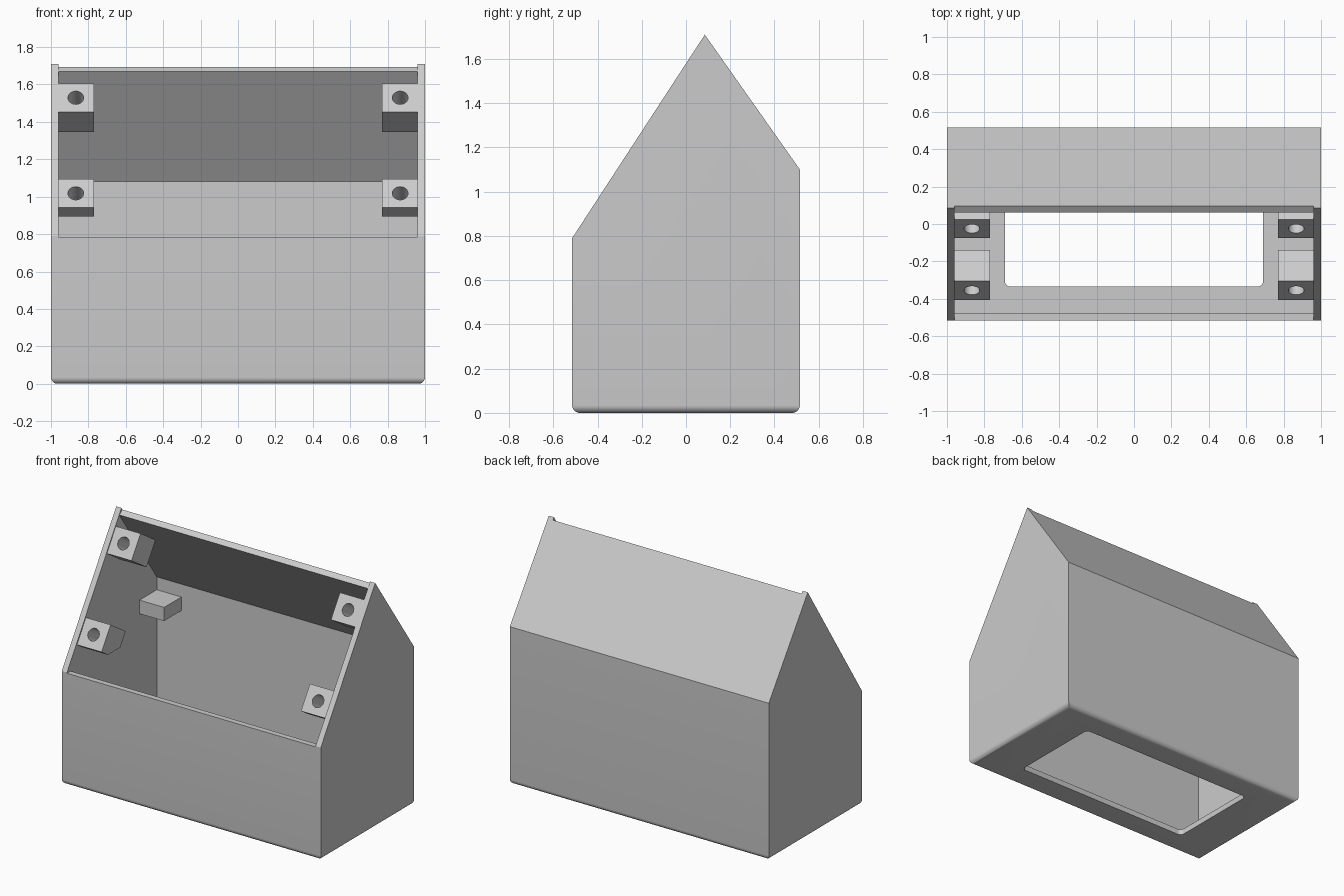
import bpy, bmesh, math
from mathutils import Vector

if "Cube" in bpy.data.objects:
    bpy.data.objects.remove(bpy.data.objects["Cube"])

grey = bpy.data.materials.new("light grey plastic")
grey.diffuse_color = (0.6, 0.6, 0.6, 1)
grey.use_nodes = True
grey.node_tree.nodes["Principled BSDF"].inputs["Base Color"].default_value = grey.diffuse_color


def finish(name, bm):
    bmesh.ops.recalc_face_normals(bm, faces=bm.faces)
    me = bpy.data.meshes.new(name)
    bm.to_mesh(me)
    bm.free()
    me.materials.append(grey)
    ob = bpy.data.objects.new(name, me)
    bpy.context.collection.objects.link(ob)
    return ob


def prism(name, profile, x0, x1):
    """Side profile of (y, z) points extruded from x0 to x1."""
    bm = bmesh.new()
    face = bm.faces.new([bm.verts.new((x0, y, z)) for y, z in profile])
    ext = bmesh.ops.extrude_face_region(bm, geom=[face])
    verts = [v for v in ext["geom"] if isinstance(v, bmesh.types.BMVert)]
    bmesh.ops.translate(bm, vec=(x1 - x0, 0, 0), verts=verts)
    return finish(name, bm)


def bevel(ob, radius, segments, pick):
    bm = bmesh.new()
    bm.from_mesh(ob.data)
    edges = [e for e in bm.edges if pick(*[v.co for v in e.verts])]
    bmesh.ops.bevel(bm, geom=edges, offset=radius, segments=segments,
                    profile=0.5, affect='EDGES')
    bm.to_mesh(ob.data)
    bm.free()


def cut(ob, cutter):
    mod = ob.modifiers.new("cut", 'BOOLEAN')
    mod.operation = 'DIFFERENCE'
    mod.solver = 'EXACT'
    mod.object = cutter
    bpy.context.view_layer.objects.active = ob
    bpy.ops.object.modifier_apply(modifier=mod.name)
    bpy.data.objects.remove(cutter)


def smooth(ob):
    bpy.ops.object.select_all(action='DESELECT')
    ob.select_set(True)
    bpy.context.view_layer.objects.active = ob
    bpy.ops.object.shade_smooth_by_angle(angle=math.radians(30))


# Outer casing with rounded bottom edges
case = prism("casing", [(-0.515, 0), (0.515, 0), (0.515, 1.10),
                        (0.085, 1.71), (-0.515, 0.79)], -1, 1)
bevel(case, 0.035, 8, lambda a, b: a.z < 0.01 and b.z < 0.01)

# Hollow interior, open along the sloping front
cut(case, prism("cavity", [(-0.475, 0.04), (0.475, 0.04), (0.475, 1.08),
                           (0.062, 1.67), (0.128, 1.716), (-0.2, 2.0),
                           (-0.8, 1.2), (-0.8, 0.785), (-0.475, 0.785)],
                -0.96, 0.96))

# Rounded rectangular opening in the floor
hole = prism("floor_opening", [(-0.335, -0.1), (0.335, -0.1),
                               (0.335, 0.2), (-0.335, 0.2)], -0.69, 0.69)
bevel(hole, 0.03, 6, lambda a, b: abs(a.z - b.z) > 0.2)
cut(case, hole)
smooth(case)

# Directions along and into the sloping front, in (y, z)
slope = Vector((0.6, 0.92)).normalized()
inward = Vector((slope.y, -slope.x))


def boss(name, low, side, flat_bottom=None):
    """Screw boss set square to the slope; low is its lower front corner."""
    low = Vector(low)
    high = low + slope * 0.182
    depth = inward * 0.198
    profile = [low, high, high + depth]
    if flat_bottom is None:
        profile.append(low + depth)
    else:
        back, front = high + depth, low
        t = (back.y - flat_bottom) / slope.y
        profile.append(back - slope * t)
        t = (front.y - flat_bottom) / -inward.y
        profile.append(front + inward * t)
    xs = sorted((side * 0.77, side * 0.97))
    ob = prism(name, [tuple(p) for p in profile], *xs)
    # Blind screw hole
    bm = bmesh.new()
    axis = Vector((0, inward.x, inward.y))
    mid = low + slope * 0.091
    bmesh.ops.create_cone(bm, cap_ends=True, segments=32, radius1=0.042,
                          radius2=0.042, depth=0.3)
    bmesh.ops.rotate(bm, verts=bm.verts,
                     matrix=axis.to_track_quat('Z', 'Y').to_matrix())
    bmesh.ops.translate(bm, verts=bm.verts,
                        vec=Vector((side * 0.867, mid.x, mid.y)))
    cut(ob, finish("screw_hole", bm))
    smooth(ob)


for side, label in ((-1, "left"), (1, "right")):
    boss("upper_boss_" + label, (-0.075, 1.453), side)
    boss("lower_boss_" + label, (-0.405, 0.942), side, 0.895)
    # Small block in the rear corner
    xs = sorted((side * 0.77, side * 0.97))
    prism("rear_block_" + label, [(0.285, 0.895), (0.485, 0.895),
                                  (0.485, 0.99), (0.285, 0.99)], *xs)
